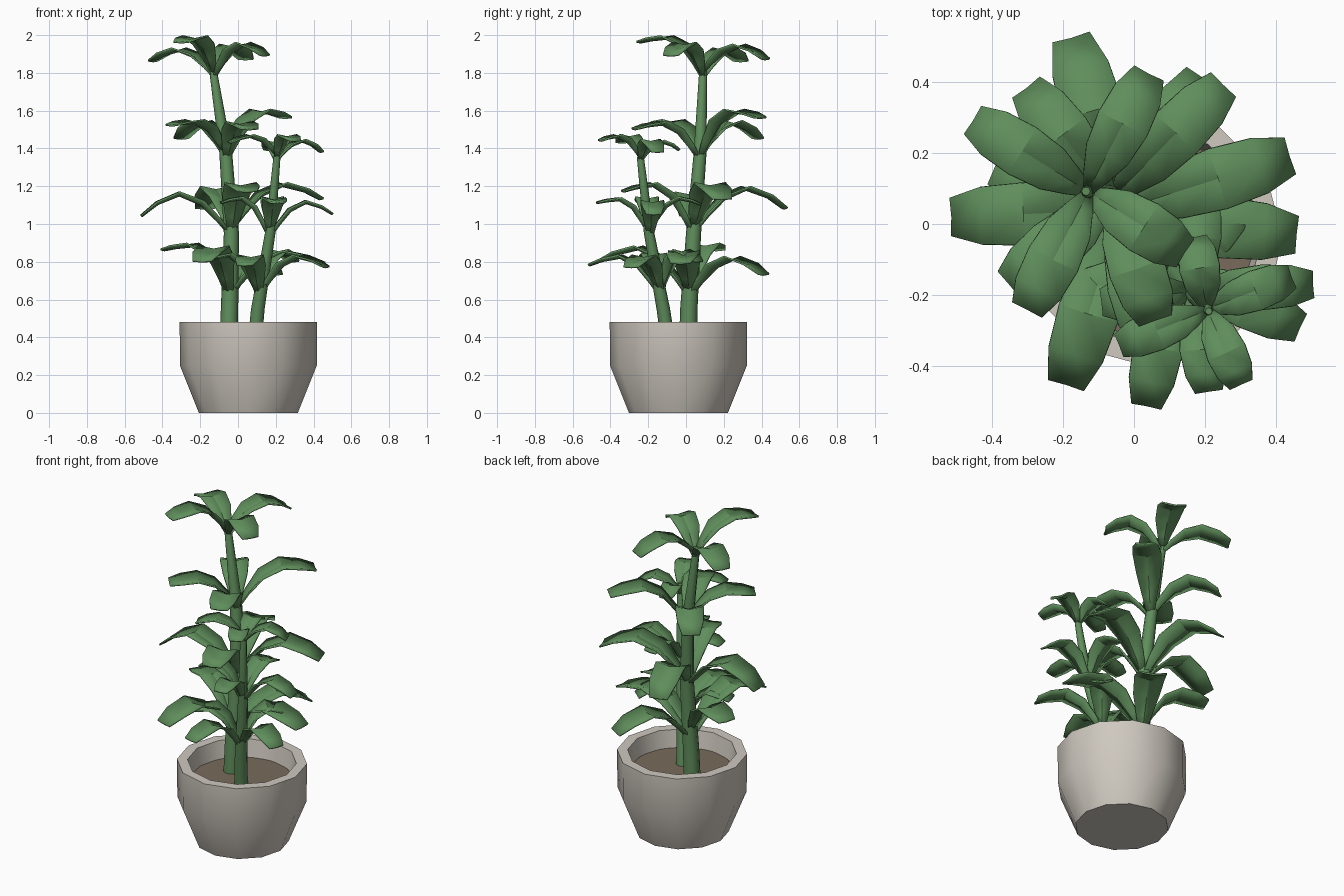
import bpy, math
from mathutils import Vector

if "Cube" in bpy.data.objects:
    bpy.data.objects.remove(bpy.data.objects["Cube"])


def material(name, rgb):
    m = bpy.data.materials.new(name)
    m.diffuse_color = (*rgb, 1)
    m.use_nodes = True
    m.node_tree.nodes["Principled BSDF"].inputs["Base Color"].default_value = m.diffuse_color
    return m


CLAY = material("warm grey clay", (0.62, 0.58, 0.52))
SOIL = material("brown soil", (0.19, 0.145, 0.105))
GREEN = material("leaf green", (0.115, 0.27, 0.106))


def loft(name, rings, mat, closed=True, cap_start=False, cap_end=False, angle=35):
    """Skin a list of equally long point rows into one mesh object."""
    n = len(rings[0])
    verts = [tuple(p) for r in rings for p in r]
    faces = []
    for i in range(len(rings) - 1):
        for j in range(n if closed else n - 1):
            k = (j + 1) % n
            faces.append((i * n + j, i * n + k, (i + 1) * n + k, (i + 1) * n + j))
    if cap_start:
        faces.append(tuple(reversed(range(n))))
    if cap_end:
        faces.append(tuple(range(len(verts) - n, len(verts))))
    me = bpy.data.meshes.new(name)
    me.from_pydata(verts, [], faces)
    me.materials.append(mat)
    ob = bpy.data.objects.new(name, me)
    bpy.context.collection.objects.link(ob)
    bpy.context.view_layer.objects.active = ob
    ob.select_set(True)
    bpy.ops.object.shade_smooth_by_angle(angle=math.radians(angle))
    ob.select_set(False)
    return ob


def ring(x, y, z, r, n):
    return [(x + r * math.cos(math.tau * i / n), y + r * math.sin(math.tau * i / n), z)
            for i in range(n)]


# Pot: twelve-sided outer wall, rim and inner wall
PX, PY = 0.055, -0.04
pot_profile = [(0.262, 0), (0.362, 0.25), (0.364, 0.48), (0.305, 0.48), (0.285, 0.35)]
loft("pot", [ring(PX, PY, z, r, 12) for r, z in pot_profile], CLAY,
     cap_start=True, cap_end=True)

# Soil disc
loft("soil", [ring(PX, PY, z, 0.283, 24) for z in (0.355, 0.375)], SOIL, cap_end=True)

# Stems: (x, y, z, radius) along each path
tall_path = [(-0.05, 0.01, 0.34, 0.048), (-0.045, 0.015, 0.55, 0.046),
             (-0.035, 0.04, 0.95, 0.040), (-0.065, 0.075, 1.38, 0.034),
             (-0.13, 0.09, 1.80, 0.021), (-0.135, 0.092, 1.84, 0.012)]
short_path = [(0.085, -0.09, 0.34, 0.038), (0.105, -0.12, 0.55, 0.036),
              (0.17, -0.195, 0.95, 0.028), (0.205, -0.24, 1.34, 0.019),
              (0.21, -0.245, 1.40, 0.010)]
for name, path in (("tall_stem", tall_path), ("short_stem", short_path)):
    loft(name, [ring(*p, 8) for p in path], GREEN, cap_start=True, cap_end=True, angle=60)


def stem_at(path, z):
    for a, b in zip(path, path[1:]):
        if a[2] <= z <= b[2]:
            return Vector(a[:3]).lerp(Vector(b[:3]), (z - a[2]) / (b[2] - a[2]))


# Leaf stations: distance along, share of rise, width, fold of the blade
STATIONS = [(0.0, 0.0, 0.16, 0.5), (0.16, 0.40, 0.50, 0.42), (0.34, 0.78, 0.85, 0.30),
            (0.58, 1.0, 1.0, 0.2), (0.82, None, 0.92, 0.15), (1.0, None, 0.62, 0.1)]


def leaf(name, base, tip, peak, half_width):
    tip = Vector(tip)
    out = Vector((tip.x - base.x, tip.y - base.y, 0))
    side = Vector((-out.y, out.x, 0)).normalized()
    mids = []
    for t, rise, w, fold in STATIONS:
        if rise is None:       # drooping outer part
            s = (t - 0.58) / 0.42
            z = peak + (tip.z - peak) * s ** 1.6
        else:
            z = base.z + (peak - base.z) * rise
        mids.append(Vector((base.x, base.y, z)) + out * t)
    rows = []
    for i, (t, rise, w, fold) in enumerate(STATIONS):
        tangent = (mids[min(i + 1, 5)] - mids[max(i - 1, 0)]).normalized()
        up = tangent.cross(side)
        hw = half_width * w
        rows.append([mids[i] - side * hw + up * hw * fold, mids[i],
                     mids[i] + side * hw + up * hw * fold])
    ob = loft(name, rows, GREEN, closed=False, angle=25)
    mod = ob.modifiers.new("thickness", 'SOLIDIFY')
    mod.thickness = 0.010
    mod.offset = 0


# Tiers of leaves: stem path, base height, half width, (tip x, y, z, peak height)
tiers = [
    ("tall_low", tall_path, 0.60, 0.086,
     [(-0.19, -0.45, 0.80, 0.865), (0.455, -0.03, 0.79, 0.84),
      (-0.39, 0.16, 0.86, 0.88), (0.19, 0.41, 0.73, 0.81)]),
    ("tall_middle", tall_path, 0.93, 0.088,
     [(-0.51, 0.02, 1.04, 1.15), (-0.175, 0.52, 1.08, 1.18),
      (0.435, 0.19, 1.13, 1.20), (0.05, -0.33, 1.17, 1.20)]),
    ("tall_high", tall_path, 1.33, 0.080,
     [(0.25, 0.39, 1.56, 1.59), (-0.30, 0.38, 1.45, 1.53),
      (-0.35, -0.17, 1.52, 1.535), (0.06, -0.27, 1.50, 1.525)]),
    ("tall_top", tall_path, 1.77, 0.076,
     [(-0.45, 0.29, 1.86, 1.915), (-0.30, -0.24, 1.96, 1.98),
      (0.04, 0.42, 1.87, 1.935), (0.14, -0.08, 1.89, 1.945)]),
    ("short_low", short_path, 0.60, 0.070,
     [(0.035, -0.51, 0.78, 0.82), (0.465, -0.29, 0.77, 0.82),
      (0.29, 0.06, 0.80, 0.85), (-0.17, -0.20, 0.80, 0.83)]),
    ("short_middle", short_path, 0.92, 0.063,
     [(0.50, -0.17, 1.05, 1.11), (0.21, -0.47, 1.11, 1.125),
      (0.19, 0.08, 1.10, 1.13), (-0.09, -0.22, 1.11, 1.13)]),
    ("short_top", short_path, 1.33, 0.057,
     [(0.44, -0.15, 1.38, 1.435), (0.30, -0.45, 1.44, 1.46),
      (-0.04, -0.34, 1.43, 1.46), (0.17, -0.04, 1.39, 1.43)]),
]
for label, path, base_z, hw, tips in tiers:
    for i, (x, y, z, peak) in enumerate(tips):
        # leaves of one tier start at slightly staggered heights
        base = stem_at(path, base_z + 0.015 * (i % 3))
        leaf(f"{label}_leaf_{i + 1}", base, (x, y, z), peak, hw)
